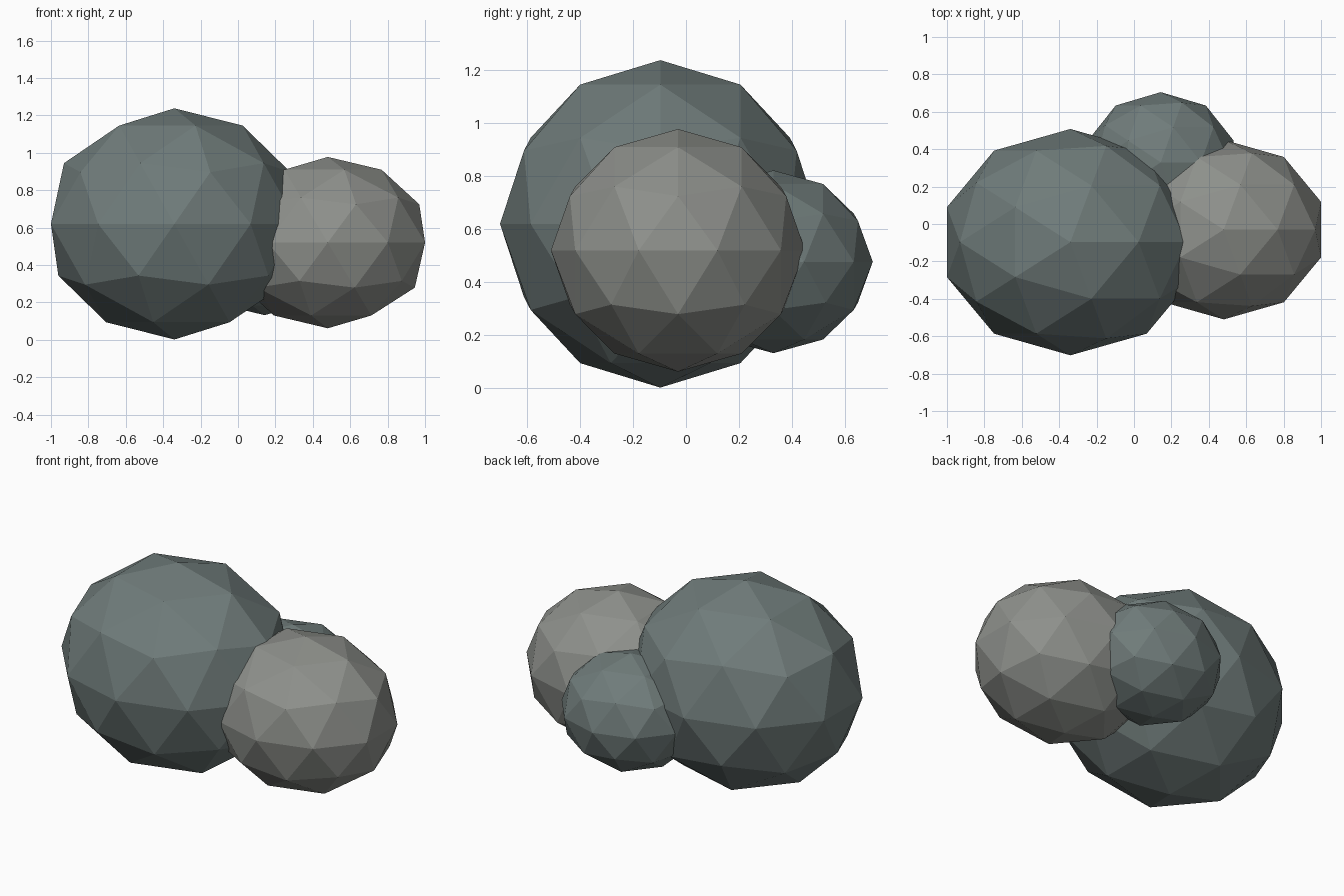
import bpy

if "Cube" in bpy.data.objects:
    bpy.data.objects.remove(bpy.data.objects["Cube"])


def material(name, rgb):
    mat = bpy.data.materials.new(name)
    mat.diffuse_color = (*rgb, 1)
    mat.use_nodes = True
    mat.node_tree.nodes["Principled BSDF"].inputs["Base Color"].default_value = mat.diffuse_color
    return mat


dark = material("dark_stone", (0.16, 0.20, 0.195))
light = material("light_stone", (0.27, 0.28, 0.26))


def boulder(name, centre, radii, mat):
    # Low-poly flat-shaded ball, stretched along each axis
    bpy.ops.mesh.primitive_ico_sphere_add(subdivisions=2, radius=1, location=centre)
    ob = bpy.context.object
    ob.name = name
    ob.scale = radii
    bpy.ops.object.transform_apply(location=False, rotation=False, scale=True)
    ob.data.materials.append(mat)


# Cluster of three overlapping boulders
boulder("large_boulder", (-0.34, -0.097, 0.62), (0.694, 0.605, 0.618), dark)
boulder("medium_boulder", (0.48, -0.03, 0.52), (0.547, 0.48, 0.458), light)
boulder("small_boulder", (0.143, 0.33, 0.477), (0.41, 0.375, 0.345), dark)
